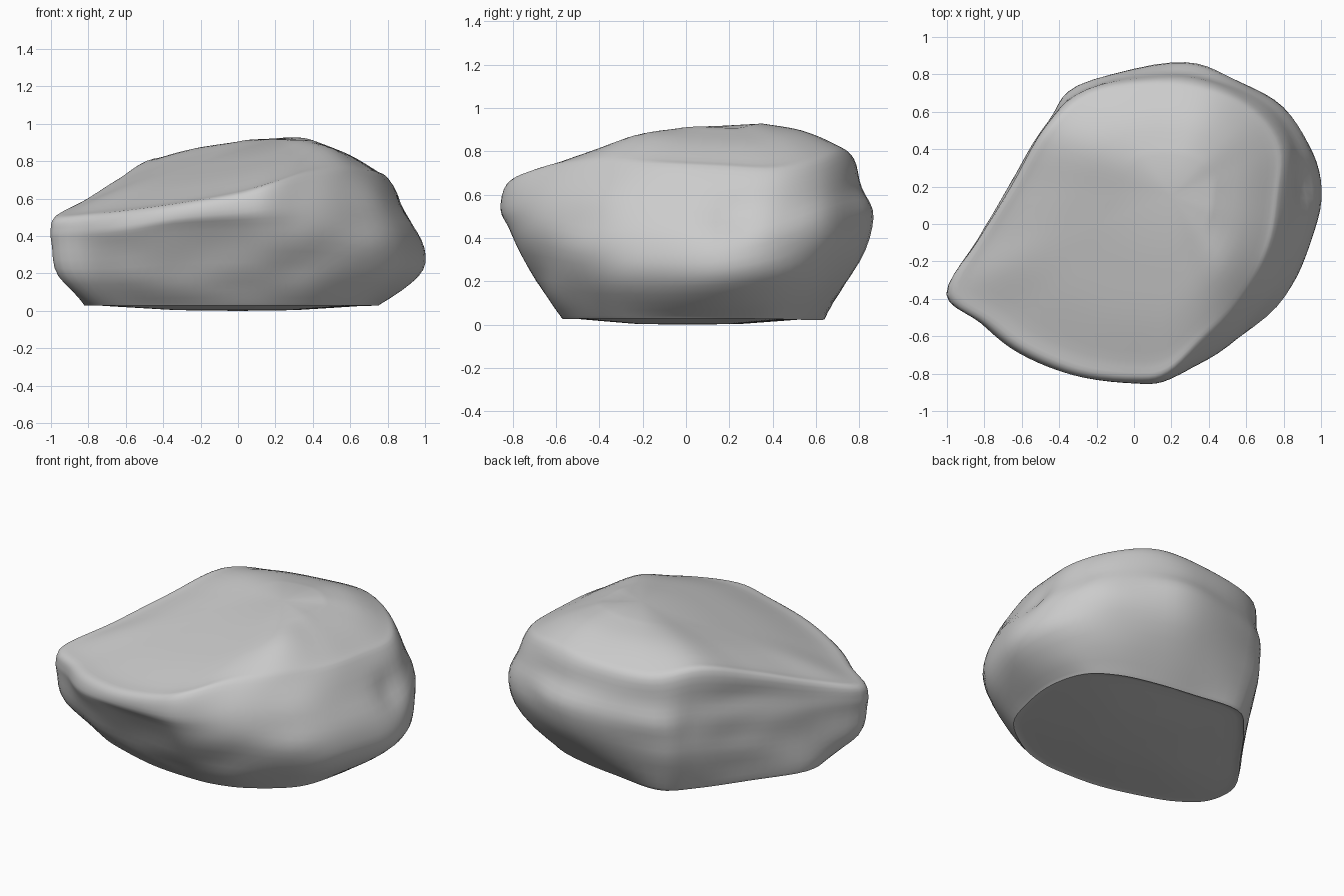
import bpy, bmesh, math
from mathutils import Vector, noise

if "Cube" in bpy.data.objects:
    bpy.data.objects.remove(bpy.data.objects["Cube"])

# Control columns run counter-clockwise around the boulder, starting at the left tip
# Edge of the tilted top face
RIM = [(-.98, -.37, .50), (-.78, -.53, .51), (-.59, -.67, .53), (-.30, -.79, .57), (0, -.83, .62),
       (.18, -.80, .67), (.38, -.62, .72), (.60, -.41, .72), (.74, -.13, .72), (.79, .15, .71),
       (.80, .42, .70), (.65, .62, .74), (.42, .73, .78), (.12, .77, .76), (-.25, .71, .75),
       (-.47, .51, .79), (-.65, .20, .69), (-.83, -.09, .58)]
# Line around the middle of the sides
WAIST = [(-.995, -.37, .36), (-.81, -.51, .36), (-.60, -.66, .38), (-.34, -.76, .42), (0, -.80, .43),
         (.20, -.80, .43), (.45, -.69, .42), (.76, -.44, .36), (.92, -.17, .33), (.995, .13, .33),
         (.95, .38, .38), (.79, .62, .46), (.50, .79, .50), (.20, .86, .49), (-.30, .74, .46),
         (-.46, .55, .45), (-.65, .23, .40), (-.82, -.07, .36)]
# Edge of the flat underside
BASE = [(-.81, -.28), (-.67, -.41), (-.48, -.49), (-.22, -.56), (.03, -.58), (.22, -.57),
        (.42, -.50), (.65, -.32), (.74, -.08), (.77, .16), (.71, .38), (.55, .51),
        (.33, .58), (.07, .62), (-.25, .64), (-.42, .49), (-.62, .22), (-.81, -.06)]
PEAK = Vector((.2, .15, 0))
AROUND, UP = 5, 4


def top_height(x, y):
    """Three broad planes meeting in soft ridges."""
    planes = (.84 + .22 * x + .22 * y,
              .955 - .36 * (x - .28),
              .955 - .17 * (y - .2) + .05 * (x - .28))
    k = .012
    return -k * math.log(sum(math.exp(-h / k) for h in planes))


def spline(p0, p1, p2, p3, t):
    m1, m2 = (p2 - p0) * .5, (p3 - p1) * .5
    return (p1 * (2 * t**3 - 3 * t**2 + 1) + m1 * (t**3 - 2 * t**2 + t)
            + p2 * (3 * t**2 - 2 * t**3) + m2 * (t**3 - t**2))


def column(rim, waist, base):
    """One vertical run of points from under the base to near the peak."""
    r, w = Vector(rim), Vector(waist)
    b = Vector((base[0], base[1], .042))
    pts = [Vector((b.x * s, b.y * s, z)) for s, z in ((.4, .004), (.92, .03))]
    low = b.lerp(w, .6 + .25 * w.x**2 + .15 * w.y)
    low.z = b.z + (.48 + .08 * w.y) * (w.z - b.z)
    shoulder = w.lerp(r, .5)
    bulge = 1.02 - .03 * shoulder.y - .015 * max(0, -shoulder.x)
    shoulder.x *= bulge
    shoulder.y *= bulge
    pts += [b, low, w, shoulder, r]
    for s in (.9, .65, .35):
        p = PEAK.lerp(r, s)
        p.z = r.z + (top_height(p.x, p.y) - r.z) * (1 - s**7)
        pts.append(p)
    return pts


def refine(pts, steps, closed):
    n, out = len(pts), []
    pick = (lambda i: pts[i % n]) if closed else (lambda i: pts[max(0, min(n - 1, i))])
    for i in range(n if closed else n - 1):
        out += [spline(pick(i - 1), pick(i), pick(i + 1), pick(i + 2), k / steps) for k in range(steps)]
    return out if closed else out + [pts[-1]]


def weather(p):
    """Shallow hollows and ledges on the sides, fading out on the top and underside."""
    side = max(0, min(1, (p.z - .04) / .12))
    side *= max(0, min(1, (top_height(p.x, p.y) - p.z) / .15))
    out = Vector((p.x, p.y, 0)).normalized()
    amount = .016 * noise.noise(Vector((p.x * 3, p.y * 3, p.z * 6)))
    # hollow on the right flank
    amount -= .03 * math.exp(-((p - Vector((.93, .22, .5))).length / .1)**2)
    return p + out * amount * side


# Boulder skin
columns = [refine(column(r, w, b), UP, False) for r, w, b in zip(RIM, WAIST, BASE)]
rings = [refine(list(ring), AROUND, True) for ring in zip(*columns)]
bm = bmesh.new()
grid = [[bm.verts.new(weather(p)) for p in ring] for ring in rings]
n = len(grid[0])
for lower, upper in zip(grid, grid[1:]):
    for i in range(n):
        j = (i + 1) % n
        bm.faces.new((lower[i], lower[j], upper[j], upper[i]))

# Close the underside and the peak
bottom = bm.verts.new((0, 0, 0))
top = bm.verts.new((PEAK.x, PEAK.y, top_height(PEAK.x, PEAK.y)))
for i in range(n):
    j = (i + 1) % n
    bm.faces.new((bottom, grid[0][j], grid[0][i]))
    bm.faces.new((top, grid[-1][i], grid[-1][j]))
bmesh.ops.recalc_face_normals(bm, faces=bm.faces)

mesh = bpy.data.meshes.new("boulder")
bm.to_mesh(mesh)
bm.free()
boulder = bpy.data.objects.new("boulder", mesh)
bpy.context.collection.objects.link(boulder)

stone = bpy.data.materials.new("grey stone")
stone.diffuse_color = (.6, .6, .6, 1)
stone.use_nodes = True
stone.node_tree.nodes["Principled BSDF"].inputs["Base Color"].default_value = stone.diffuse_color
mesh.materials.append(stone)

bpy.context.view_layer.objects.active = boulder
boulder.select_set(True)
bpy.ops.object.shade_smooth_by_angle(angle=math.radians(50))
